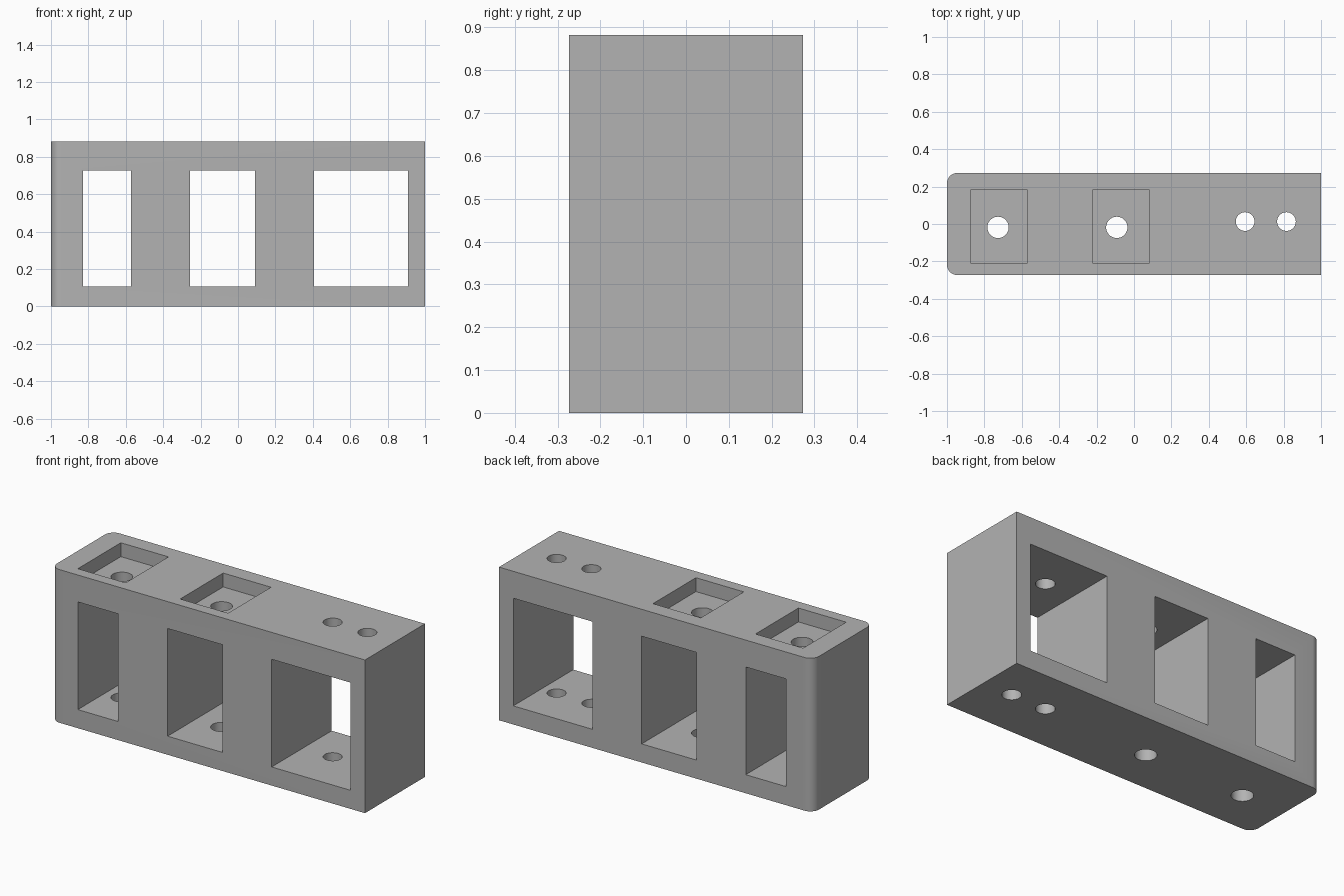
import bpy, bmesh
from math import sin, cos, pi
from mathutils import Matrix, Vector

old = bpy.data.objects.get("Cube")
if old:
    bpy.data.objects.remove(old, do_unlink=True)

HALF_Y, TOP, RADIUS = 0.273, 0.882, 0.055

grey = bpy.data.materials.new("matte_grey")
grey.use_nodes = True
colour = (0.45, 0.45, 0.45, 1)
grey.diffuse_color = colour
grey.node_tree.nodes["Principled BSDF"].inputs["Base Color"].default_value = colour


def add_object(name, bm):
    bmesh.ops.recalc_face_normals(bm, faces=bm.faces[:])
    mesh = bpy.data.meshes.new(name)
    bm.to_mesh(mesh)
    bm.free()
    mesh.materials.append(grey)
    obj = bpy.data.objects.new(name, mesh)
    bpy.context.collection.objects.link(obj)
    return obj


def box(name, low, high):
    low, high = Vector(low), Vector(high)
    bm = bmesh.new()
    matrix = Matrix.Translation((low + high) / 2) @ Matrix.Diagonal((*(high - low), 1))
    bmesh.ops.create_cube(bm, size=1, matrix=matrix)
    return add_object(name, bm)


def drill(name, x, y, radius):
    bm = bmesh.new()
    bmesh.ops.create_cone(bm, cap_ends=True, segments=48, radius1=radius, radius2=radius,
                          depth=2, matrix=Matrix.Translation((x, y, TOP / 2)))
    return add_object(name, bm)


# Block: square right end, rounded vertical edges on the other end
bm = bmesh.new()
outline = [(1, -HALF_Y), (1, HALF_Y)]
for side, start in ((1, pi / 2), (-1, pi)):
    for i in range(9):
        a = start + i * pi / 16
        outline.append((RADIUS - 1 + RADIUS * cos(a), side * (HALF_Y - RADIUS) + RADIUS * sin(a)))
base = bm.faces.new([bm.verts.new((x, y, 0)) for x, y in outline])
side = bmesh.ops.extrude_face_region(bm, geom=[base])["geom"]
bmesh.ops.translate(bm, vec=(0, 0, TOP), verts=[v for v in side if isinstance(v, bmesh.types.BMVert)])
block = add_object("holder_block", bm)

# Windows from front to back, shallow top pockets and vertical screw holes
cutters = []
for x0, x1 in ((-0.829, -0.572), (-0.257, 0.091), (0.406, 0.909)):
    cutters.append(box("window_cutter", (x0, -1, 0.107), (x1, 1, 0.727)))
for x0, x1 in ((-0.874, -0.57), (-0.222, 0.083)):
    cutters.append(box("pocket_cutter", (x0, -0.209, TOP - 0.08), (x1, 0.182, 1.2)))
for x, y, r in ((-0.727, -0.018, 0.057), (-0.092, -0.018, 0.057),
                (0.594, 0.013, 0.05), (0.815, 0.013, 0.05)):
    cutters.append(drill("hole_cutter", x, y, r))

bpy.context.view_layer.objects.active = block
block.select_set(True)
for cutter in cutters:
    mod = block.modifiers.new("cut", "BOOLEAN")
    mod.operation, mod.solver, mod.object = "DIFFERENCE", "EXACT", cutter
    bpy.ops.object.modifier_apply(modifier=mod.name)
    bpy.data.objects.remove(cutter, do_unlink=True)

bpy.ops.object.shade_smooth_by_angle(angle=pi / 6)
